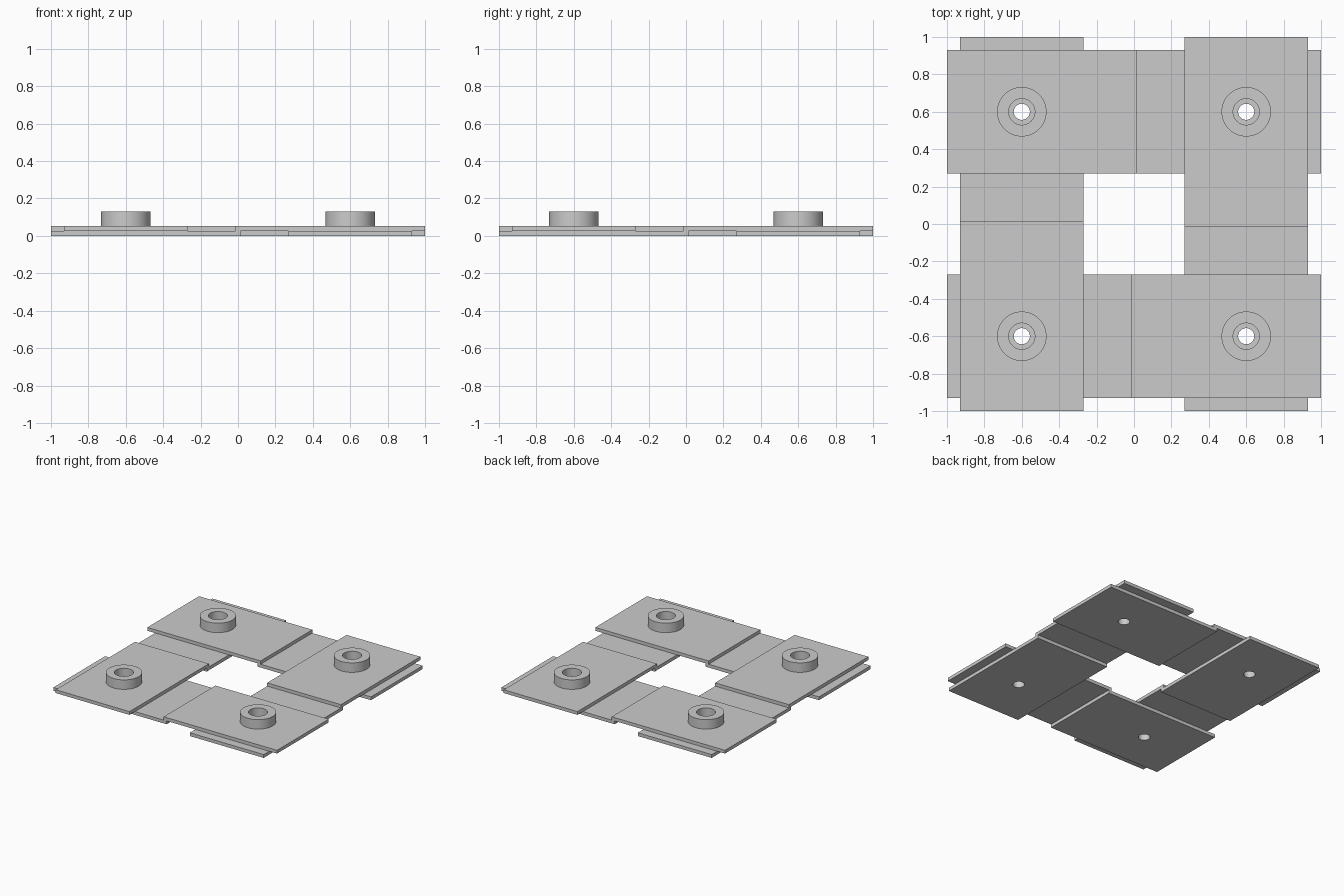
import bpy, bmesh, math
from mathutils import Matrix

cube = bpy.data.objects.get("Cube")
if cube:
    bpy.data.objects.remove(cube, do_unlink=True)

T = 0.0267               # plate thickness
NEAR, FAR = 0.27, 0.93   # inner and outer edges of each bar
POST = 0.6               # boss and hole centre distance
BOSS_TOP = 0.13
BOSS_R, BORE_R, HOLE_R = 0.132, 0.07, 0.043

grey = bpy.data.materials.new("plain grey")
grey.use_nodes = True
grey.diffuse_color = (0.6, 0.6, 0.6, 1)
grey.node_tree.nodes["Principled BSDF"].inputs["Base Color"].default_value = (0.6, 0.6, 0.6, 1)


def make_object(name, bm):
    bmesh.ops.recalc_face_normals(bm, faces=bm.faces)
    mesh = bpy.data.meshes.new(name)
    bm.to_mesh(mesh)
    bm.free()
    mesh.materials.append(grey)
    obj = bpy.data.objects.new(name, mesh)
    bpy.context.collection.objects.link(obj)
    return obj


def stepped_bar(name):
    # Half-lapped bar: low on one half, stepping up on the other
    h = T / 2
    profile = [(-1, 0), (h, 0), (h, T), (1, T), (1, 2 * T), (-h, 2 * T), (-h, T), (-1, T)]
    bm = bmesh.new()
    face = bm.faces.new([bm.verts.new((x, -FAR, z)) for x, z in profile])
    ext = bmesh.ops.extrude_face_region(bm, geom=[face])
    verts = [v for v in ext["geom"] if isinstance(v, bmesh.types.BMVert)]
    bmesh.ops.translate(bm, verts=verts, vec=(0, FAR - NEAR, 0))
    return make_object(name, bm)


def boss_ring(name):
    # Round boss with a wide bore, turned about its own axis
    bm = bmesh.new()
    section = [(BORE_R, 2 * T), (BOSS_R, 2 * T), (BOSS_R, BOSS_TOP), (BORE_R, BOSS_TOP)]
    verts = [bm.verts.new((r, 0, z)) for r, z in section]
    edges = [bm.edges.new((verts[i], verts[(i + 1) % 4])) for i in range(4)]
    bmesh.ops.spin(bm, geom=verts + edges, cent=(0, 0, 0), axis=(0, 0, 1),
                   angle=2 * math.pi, steps=64, use_duplicate=False)
    bmesh.ops.remove_doubles(bm, verts=bm.verts, dist=0.0001)
    bmesh.ops.translate(bm, verts=bm.verts, vec=(POST, -POST, 0))
    return make_object(name, bm)


# Cutter for the two through holes in a bar
bm = bmesh.new()
for x in (-POST, POST):
    bmesh.ops.create_cone(bm, cap_ends=True, segments=48, radius1=HOLE_R, radius2=HOLE_R,
                          depth=0.4, matrix=Matrix.Translation((x, -POST, 0)))
cutter = make_object("hole_cutter", bm)
cutter.hide_render = True

# Drill one bar, then reuse its mesh around the square
bar = stepped_bar("front_bar")
drill = bar.modifiers.new("holes", "BOOLEAN")
drill.operation = "DIFFERENCE"
drill.solver = "EXACT"
drill.object = cutter
bpy.context.view_layer.objects.active = bar
bpy.ops.object.modifier_apply(modifier="holes")
bpy.data.objects.remove(cutter, do_unlink=True)
boss = boss_ring("front_boss")

parts = [bar, boss]
for k, side in enumerate(("right", "back", "left"), 1):
    for source, part in ((bar, "bar"), (boss, "boss")):
        copy = bpy.data.objects.new(f"{side}_{part}", source.data.copy())
        bpy.context.collection.objects.link(copy)
        copy.rotation_euler.z = k * math.pi / 2
        parts.append(copy)

# Smooth round walls, crisp edges
bpy.ops.object.select_all(action="DESELECT")
for obj in parts:
    obj.select_set(True)
bpy.context.view_layer.objects.active = bar
bpy.ops.object.shade_smooth_by_angle(angle=math.radians(30))
